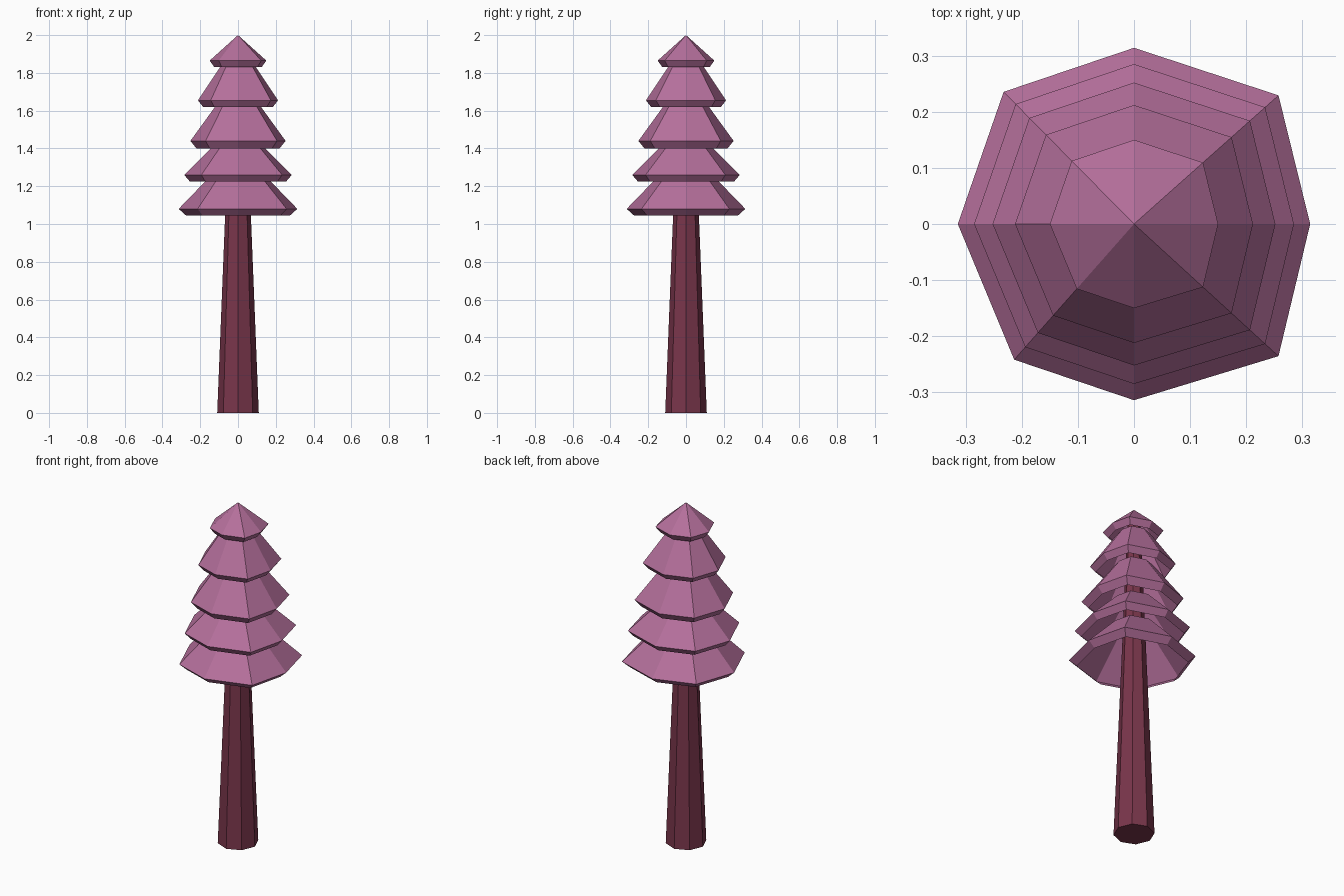
import bpy, bmesh, math

if "Cube" in bpy.data.objects:
    bpy.data.objects.remove(bpy.data.objects["Cube"])

def material(name, rgb):
    m = bpy.data.materials.new(name)
    m.diffuse_color = (*rgb, 1)
    m.use_nodes = True
    m.node_tree.nodes["Principled BSDF"].inputs["Base Color"].default_value = m.diffuse_color
    return m

def loft(name, outline, rings, mat, tip=None, cap=False):
    """Skin scaled copies of an outline; rings are (radius, z) from bottom up."""
    bm = bmesh.new()
    loops = [[bm.verts.new((x * r, y * r, z)) for x, y in outline] for r, z in rings]
    n = len(outline)
    for low, high in zip(loops, loops[1:]):
        for i in range(n):
            j = (i + 1) % n
            bm.faces.new((low[i], low[j], high[j], high[i]))
    if tip is not None:
        top = bm.verts.new((0, 0, tip))
        for i in range(n):
            bm.faces.new((loops[-1][i], loops[-1][(i + 1) % n], top))
    if cap:
        bm.faces.new(loops[0][::-1])
        bm.faces.new(loops[-1])
    mesh = bpy.data.meshes.new(name)
    bm.to_mesh(mesh)
    bm.free()
    mesh.materials.append(mat)
    obj = bpy.data.objects.new(name, mesh)
    bpy.context.collection.objects.link(obj)
    return obj

bark = material("bark", (0.19, 0.036, 0.07))
leaf = material("leaf", (0.46, 0.16, 0.33))

# Trunk: tapered octagonal post running up inside the foliage
octagon = [(math.cos(k * math.pi / 4), math.sin(k * math.pi / 4)) for k in range(8)]
loft("trunk", octagon, [(0.11, 0), (0.068, 1.05), (0.035, 1.92)], bark, cap=True)

# Foliage: hollow skirts on a slightly uneven octagon, each with a tucked-in lip
uneven = [(1, 0), (0.82, 0.73), (0, 1), (-0.74, 0.75),
          (-1, 0), (-0.68, -0.77), (0, -1), (0.82, -0.75)]
tiers = [
    [(0.275, 1.045), (0.314, 1.08), (0.13, 1.27)],
    [(0.255, 1.225), (0.285, 1.26), (0.115, 1.43)],
    [(0.22, 1.40), (0.252, 1.44), (0.10, 1.65)],
    [(0.185, 1.62), (0.212, 1.655), (0.082, 1.85)],
]
for i, rings in enumerate(tiers, 1):
    loft(f"foliage_tier_{i}", uneven, rings, leaf)
loft("foliage_top", uneven, [(0.125, 1.83), (0.15, 1.865)], leaf, tip=2.0)
